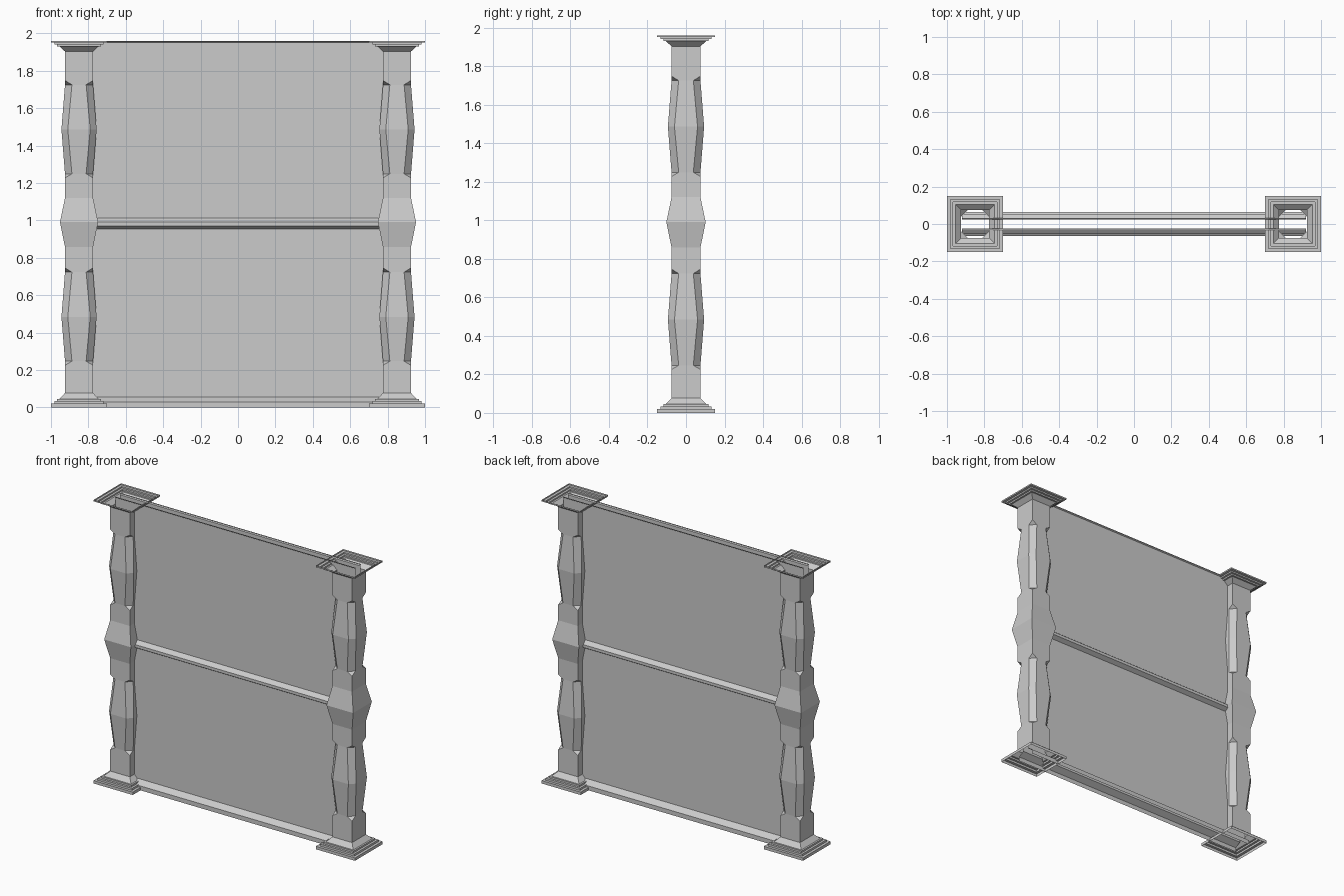
import bpy, bmesh

if "Cube" in bpy.data.objects:
    bpy.data.objects.remove(bpy.data.objects["Cube"])


def make_object(name, bm):
    bmesh.ops.remove_doubles(bm, verts=bm.verts, dist=0.0005)
    mesh = bpy.data.meshes.new(name)
    bm.to_mesh(mesh)
    bm.free()
    obj = bpy.data.objects.new(name, mesh)
    bpy.context.collection.objects.link(obj)
    return obj


def turned_bulge(base):
    # corner-chamfered swelling: (height, half width, half width of flat face)
    return [(base + 0.225, 0.075, 0.075), (base + 0.247, 0.075, 0.038),
            (base + 0.484, 0.094, 0.06), (base + 0.723, 0.075, 0.038),
            (base + 0.746, 0.075, 0.075)]


def square(pairs):
    return [(z, h, h) for z, h in pairs]


# Post profile from stepped foot to stepped open capital
foot = square([(0, 0.15), (0.02, 0.15), (0.02, 0.132), (0.034, 0.132), (0.034, 0.117),
               (0.046, 0.117), (0.046, 0.105), (0.077, 0.075)])
waist = square([(0.858, 0.075), (0.99, 0.102), (1.12, 0.075)])
capital = square([(1.903, 0.075), (1.93, 0.105), (1.93, 0.117), (1.94, 0.117),
                  (1.94, 0.132), (1.95, 0.132), (1.95, 0.15), (1.96, 0.15)])
post_profile = foot + turned_bulge(0) + waist + turned_bulge(1.002) + capital


def build_post(name, cx):
    bm = bmesh.new()
    rings = []
    for z, h, f in post_profile:
        pts = [(h, -f), (h, f), (f, h), (-f, h), (-h, f), (-h, -f), (-f, -h), (f, -h)]
        rings.append([bm.verts.new((cx + x, y, z)) for x, y in pts])
    for a, b in zip(rings, rings[1:]):
        for i in range(8):
            j = (i + 1) % 8
            bm.faces.new((a[i], a[j], b[j], b[i]))
    return make_object(name, bm)


build_post("left_post", -0.85)
build_post("right_post", 0.85)

# Wall panel side: skirting, flat sheet, middle rail and top lip (depth, height)
panel_profile = [(0.065, 0), (0.065, 0.03), (0.025, 0.055), (0.025, 0.953), (0.053, 0.97),
                 (0.053, 0.99), (0.025, 1.012), (0.025, 1.95), (0.032, 1.955), (0.032, 1.96)]


def build_panel(name, side):
    bm = bmesh.new()
    rows = [[bm.verts.new((x * -side, side * d, z)) for x in (-0.92, 0.92)]
            for d, z in panel_profile]
    for a, b in zip(rows, rows[1:]):
        bm.faces.new((a[0], a[1], b[1], b[0]))
    return make_object(name, bm)


build_panel("front_wall_panel", -1)
build_panel("back_wall_panel", 1)
